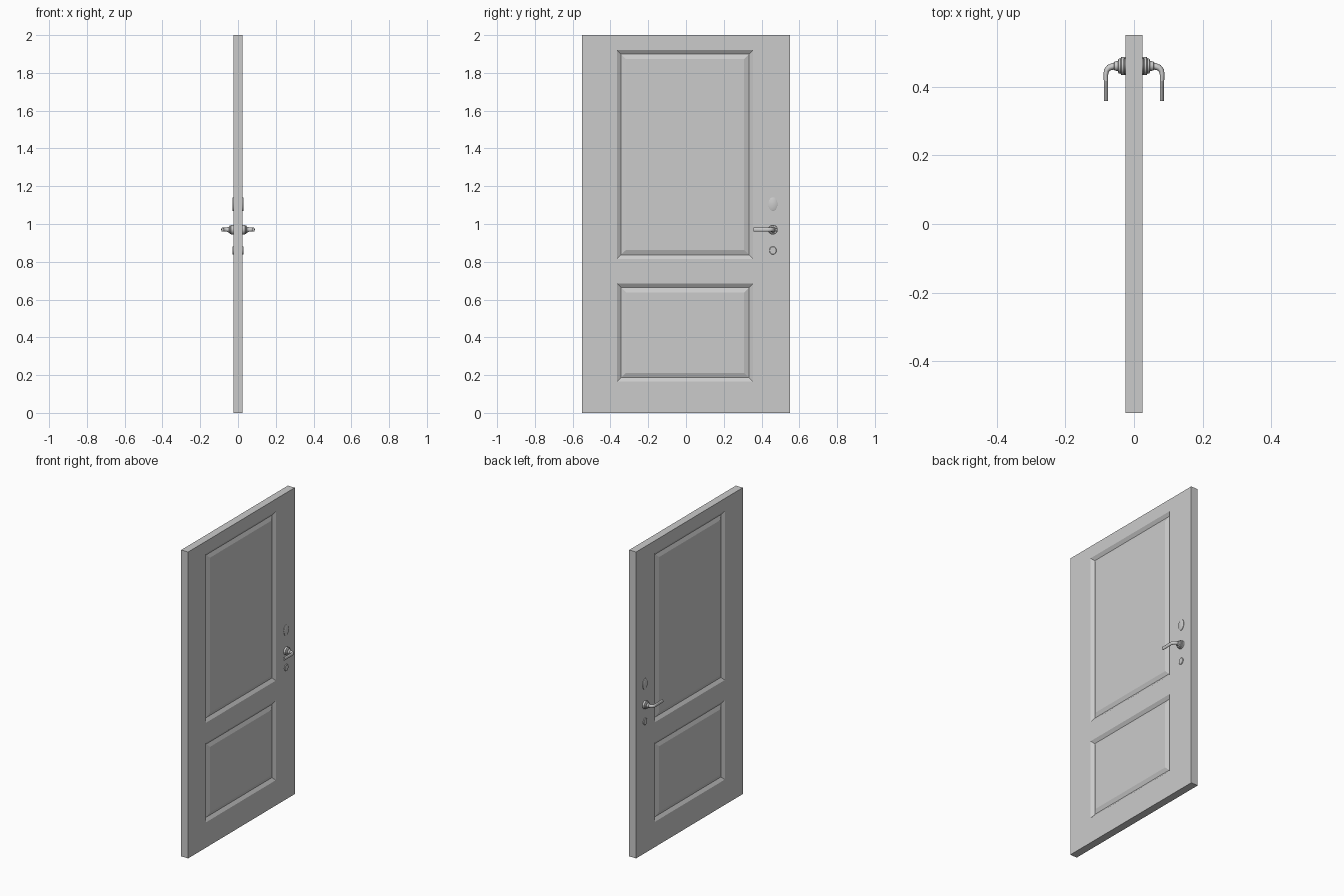
import bpy, bmesh
from math import sin, cos, tau, radians
from mathutils import Vector

cube = bpy.data.objects.get("Cube")
if cube:
    bpy.data.objects.remove(cube, do_unlink=True)


def material(name, value):
    mat = bpy.data.materials.new(name)
    mat.use_nodes = True
    colour = (value, value, value, 1)
    mat.diffuse_color = colour
    mat.node_tree.nodes["Principled BSDF"].inputs["Base Color"].default_value = colour
    return mat


GREY = material("door grey", 0.6)
HALF = 0.025          # half the slab thickness
LOCK_Y = 0.46         # line of the lock fittings


def finish(bm, name, smooth):
    bmesh.ops.recalc_face_normals(bm, faces=bm.faces)
    mesh = bpy.data.meshes.new(name)
    bm.to_mesh(mesh)
    bm.free()
    obj = bpy.data.objects.new(name, mesh)
    bpy.context.collection.objects.link(obj)
    mesh.materials.append(GREY)
    if smooth:
        bpy.ops.object.select_all(action="DESELECT")
        obj.select_set(True)
        bpy.context.view_layer.objects.active = obj
        bpy.ops.object.shade_smooth_by_angle(angle=radians(35))
    return obj


def skin(name, rings, side, count=24):
    """Skin elliptical rings (x, y, z, heading, half width, half height)."""
    bm = bmesh.new()
    loops = []
    for x, y, z, heading, w, h in rings:
        across = Vector((-sin(heading), cos(heading), 0))
        loop = []
        for i in range(count):
            a = tau * i / count
            p = Vector((x, y, z)) + across * w * cos(a) + Vector((0, 0, h * sin(a)))
            loop.append(bm.verts.new((p.x * side, p.y, p.z)))
        loops.append(loop)
    for a, b in zip(loops, loops[1:]):
        for i in range(count):
            j = (i + 1) % count
            bm.faces.new((a[i], a[j], b[j], b[i]))
    bm.faces.new(loops[0])
    bm.faces.new(loops[-1])
    return finish(bm, name, True)


def turned(name, z, profile, side, stretch=1.0):
    """Round or oval fitting standing out from the door face."""
    rings = [(HALF + out, LOCK_Y, z, 0, r, r * stretch) for out, r in profile]
    return skin(name, rings, side)


# Door slab with two raised panels on each face
bm = bmesh.new()
bmesh.ops.create_cube(bm, size=1)
for v in bm.verts:
    v.co = (v.co.x * 2 * HALF, v.co.y * 1.1, v.co.z * 2 + 1)
panel_y = (-0.365, 0.355)
panels_z = ((0.165, 0.685), (0.815, 1.92))
for y in panel_y:
    bmesh.ops.bisect_plane(bm, geom=bm.verts[:] + bm.edges[:] + bm.faces[:],
                           plane_co=(0, y, 0), plane_no=(0, 1, 0))
for z in panels_z[0] + panels_z[1]:
    bmesh.ops.bisect_plane(bm, geom=bm.verts[:] + bm.edges[:] + bm.faces[:],
                           plane_co=(0, 0, z), plane_no=(0, 0, 1))
bm.normal_update()


def in_panel(face):
    c = face.calc_center_median()
    return (abs(face.normal.x) > 0.9 and panel_y[0] < c.y < panel_y[1]
            and any(low < c.z < high for low, high in panels_z))


fields = [f for f in bm.faces if in_panel(f)]
bmesh.ops.inset_individual(bm, faces=fields, thickness=0.03, depth=-0.014)
bmesh.ops.inset_individual(bm, faces=fields, thickness=0.036, depth=0.01)
finish(bm, "door_slab", False)

# Handles and lock plates, mirrored on both faces
for side, label in ((1, "left"), (-1, "right")):
    turned("upper_lock_plate_" + label, 1.105,
           [(-0.002, 0.024), (0.003, 0.024), (0.005, 0.021)], side, 1.5)
    turned("lower_lock_plate_" + label, 0.86,
           [(-0.002, 0.019), (0.003, 0.019), (0.005, 0.017)], side, 1.15)
    turned("handle_rose_" + label, 0.97,
           [(-0.002, 0.026), (0.012, 0.026), (0.014, 0.022),
            (0.02, 0.021), (0.022, 0.015), (0.032, 0.013), (0.034, 0.01)], side)
    lever = [(0.05, 0.46, 0, 0.011), (0.062, 0.459, -0.2, 0.01),
             (0.073, 0.455, -0.6, 0.009), (0.08, 0.447, -1.1, 0.008),
             (0.082, 0.435, -1.5, 0.007), (0.081, 0.4, -1.55, 0.006),
             (0.081, 0.358, -1.55, 0.006)]
    skin("handle_lever_" + label,
         [(x, y, 0.97, turn, w, 0.011) for x, y, turn, w in lever], side, 16)
